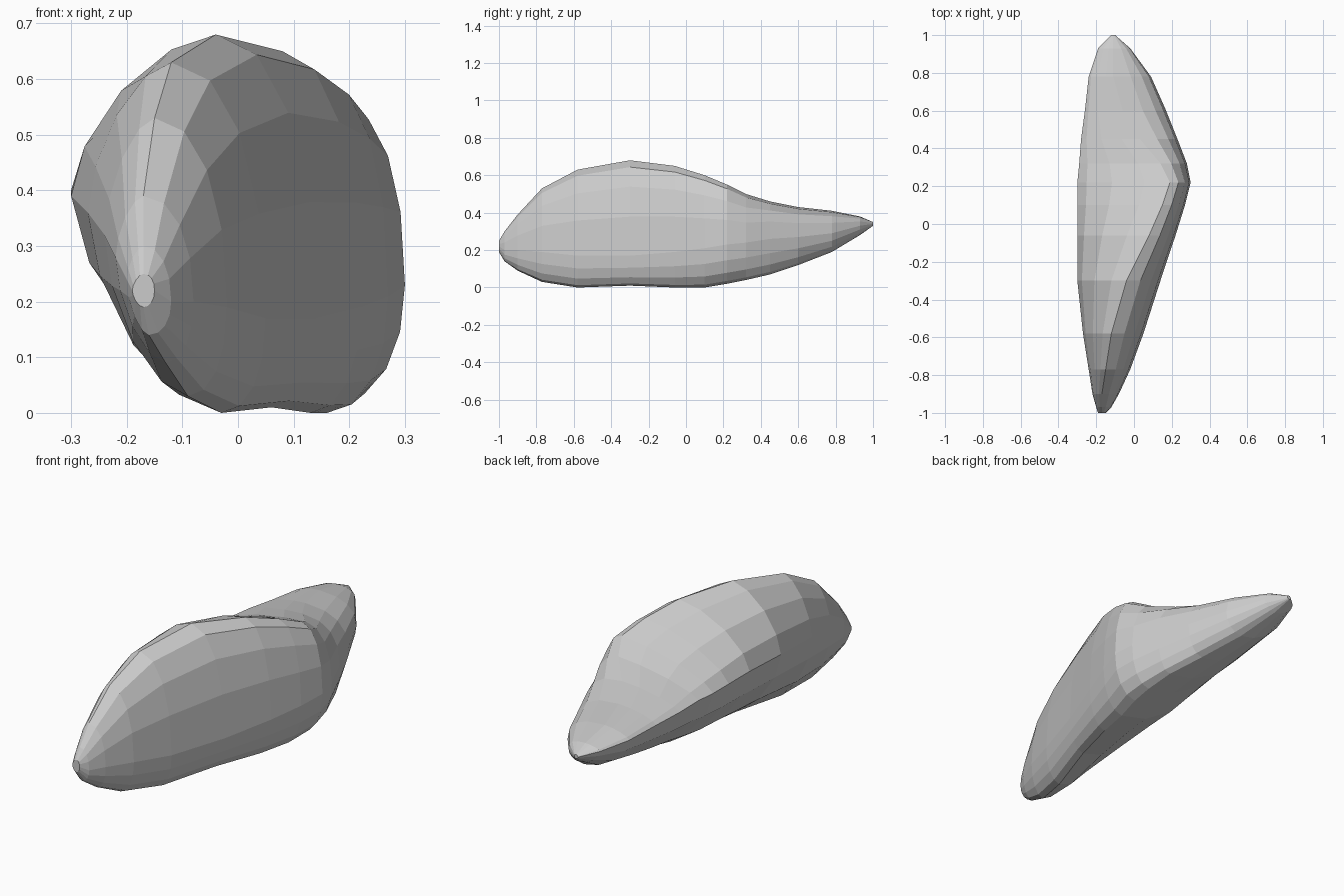
import bpy, bmesh
from math import sin, cos, pi

cube = bpy.data.objects.get("Cube")
if cube:
    bpy.data.objects.remove(cube)

# Pale stone colour
stone = bpy.data.materials.new("pale_stone")
stone.use_nodes = True
stone.diffuse_color = (0.6, 0.6, 0.6, 1)
stone.node_tree.nodes["Principled BSDF"].inputs["Base Color"].default_value = (0.6, 0.6, 0.6, 1)

# Cross-sections from nose to tail, in hundredths:
# y, right side x z, crest x z, left side x z, underside x z
SECTIONS = [
    (-100, -15, 22, -17, 25, -19, 22, -17, 19),
    (-97, -12, 20, -17, 30, -20, 24, -16, 14),
    (-90, -8, 20, -17, 39, -22, 28, -13, 9),
    (-77, -2, 19, -15, 53, -24, 32, -9, 3),
    (-58, 5, 17, -12, 63, -27, 36, -3, 0),
    (-30, 14, 17, -4, 68, -30, 39, 6, 1),
    (-6, 22, 19, 8, 65, -30, 40, 13, 0),
    (10, 27, 21, 15, 60, -30, 40, 16, 0),
    (22, 30, 23, 19, 55, -30, 40, 18, 2),
    (32, 28, 24, 14, 50, -29, 40, 18, 4),
    (45, 23, 26, 3, 46, -28, 39, 16, 7),
    (60, 17, 27, -6, 43, -26, 38, 9, 12),
    (78, 9, 29, -11, 41, -24, 37, 0, 19),
    (93, -2, 33, -11, 38, -19, 36, -8, 28),
    (100, -10, 34, -11, 35, -12, 34, -11, 33),
]
STEPS = 4


def arc(start, end, corner, bulge):
    """Points of a quarter curve around a corner centre, without its end."""
    points = []
    for i in range(STEPS):
        a = pi / 2 * i / STEPS
        u, v = cos(a) ** bulge, sin(a) ** bulge
        points.append([corner[k] + (start[k] - corner[k]) * u
                       + (end[k] - corner[k]) * v for k in (0, 1)])
    return points


def ring(section):
    y, rx, rz, tx, tz, lx, lz, bx, bz = [n / 100 for n in section]
    shoulder = 0.8 if y > 0.4 else 0.93
    saddle = 1.35 if 0.05 < y < 0.35 else 1.23
    outline = arc((rx, rz), (tx, tz), (tx, rz), shoulder)
    outline += arc((tx, tz), (lx, lz), (tx, lz), saddle)
    outline += arc((lx, lz), (bx, bz), (bx, lz), 1.2)
    outline += arc((bx, bz), (rx, rz), (bx, rz), 0.95)
    return [(x, y, z) for x, z in outline]


# Loft the boulder body and cap both tips
bm = bmesh.new()
rings = [[bm.verts.new(p) for p in ring(s)] for s in SECTIONS]
for a, b in zip(rings, rings[1:]):
    for i in range(len(a)):
        j = (i + 1) % len(a)
        bm.faces.new((a[i], a[j], b[j], b[i]))
bm.faces.new(rings[0])
bm.faces.new(rings[-1])
bmesh.ops.recalc_face_normals(bm, faces=bm.faces)

mesh = bpy.data.meshes.new("boulder")
bm.to_mesh(mesh)
bm.free()
mesh.materials.append(stone)
boulder = bpy.data.objects.new("boulder", mesh)
bpy.context.collection.objects.link(boulder)
